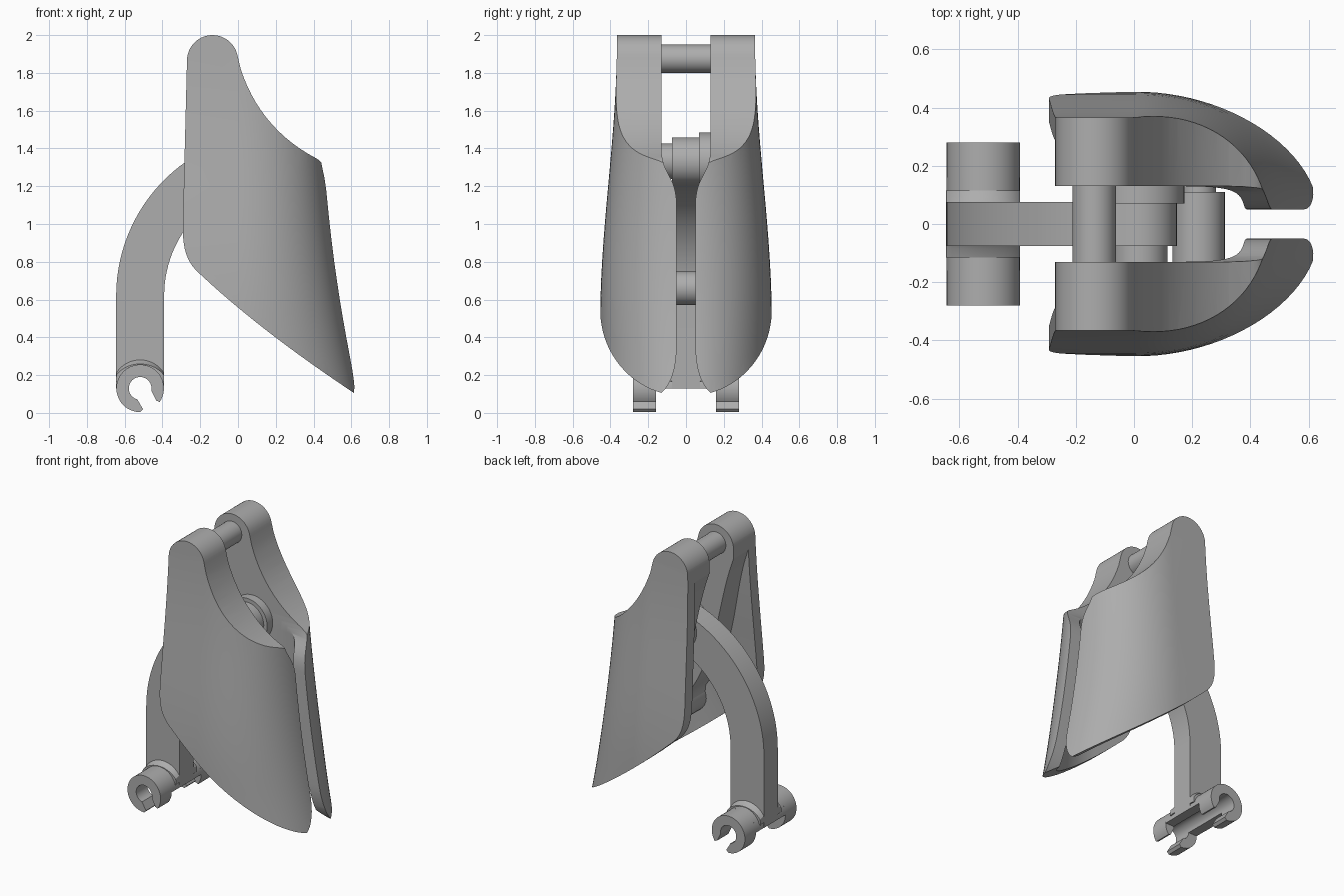
import bpy, bmesh
from math import cos, sin, pi, radians

cube = bpy.data.objects.get("Cube")
if cube:
    bpy.data.objects.remove(cube, do_unlink=True)

grey = bpy.data.materials.new("plain_grey")
grey.use_nodes = True
colour = (0.42, 0.42, 0.42, 1)
grey.diffuse_color = colour
grey.node_tree.nodes["Principled BSDF"].inputs["Base Color"].default_value = colour


def arc(cx, cz, r, a, b, n=24):
    angles = [radians(a + (b - a) * i / n) for i in range(n + 1)]
    return [(cx + r * cos(t), cz + r * sin(t)) for t in angles]


def bezier(p, q, r, s, n=14):
    out = []
    for i in range(n + 1):
        t = i / n
        u = 1 - t
        w = (u ** 3, 3 * u * u * t, 3 * u * t * t, t ** 3)
        out.append(tuple(sum(k * v[j] for k, v in zip(w, (p, q, r, s))) for j in (0, 1)))
    return out


def skin(name, rings):
    """Closed solid through a stack of matching rings."""
    bm = bmesh.new()
    loops = [[bm.verts.new(c) for c in ring] for ring in rings]
    n = len(loops[0])
    for a, b in zip(loops, loops[1:]):
        for i in range(n):
            j = (i + 1) % n
            bm.faces.new((a[i], a[j], b[j], b[i]))
    bm.faces.new(loops[0])
    bm.faces.new(loops[-1])
    bmesh.ops.recalc_face_normals(bm, faces=bm.faces)
    mesh = bpy.data.meshes.new(name)
    bm.to_mesh(mesh)
    bm.free()
    mesh.materials.append(grey)
    ob = bpy.data.objects.new(name, mesh)
    bpy.context.collection.objects.link(ob)
    return ob


def prism(name, pts, lo, hi, axis="y"):
    place = (lambda u, v, t: (u, t, v)) if axis == "y" else (lambda u, v, t: (t, u, v))
    return skin(name, [[place(u, v, t) for u, v in pts] for t in (lo, hi)])


def pin(name, x, z, r, lo, hi):
    return prism(name, arc(x, z, r, 0, 360, 48)[:-1], lo, hi)


def combine(ob, cutter, operation):
    mod = ob.modifiers.new("cut", "BOOLEAN")
    mod.object, mod.operation, mod.solver = cutter, operation, "EXACT"
    graph = bpy.context.evaluated_depsgraph_get()
    mesh = bpy.data.meshes.new_from_object(ob.evaluated_get(graph))
    ob.modifiers.clear()
    ob.data = mesh
    bpy.data.objects.remove(cutter, do_unlink=True)


def nose_loft(name, wall, width=None, low=0.0):
    """Stack of rounded plan sections, inset by the wall thickness."""
    rings = []
    for k in range(25):
        z = -0.2 + 0.1 * k
        t = min(max((z - 0.45) / 1.55, 0), 1)
        w = width or 0.41 + 0.045 * cos(pi * t) - wall
        nose = 0.66 - 0.235 * z + 0.063 * z * z - wall
        power = 2 / (6 if width else 2.1)
        ring = [(-0.6, low, z), (-0.6, w, z)]
        for i in range(25):
            a = pi / 2 * (1 - i / 24)
            ring.append((nose * max(cos(a), 0) ** power, w * max(sin(a), 0) ** power, z))
        if low:
            ring.append((nose, low, z))
        rings.append(ring)
    return skin(name, rings)


# Guard shell: rounded nose loft trimmed by its side and end outlines
side = arc(-0.135, 1.865, 0.135, 178, 14)
side += bezier((0, 1.87), (0.06, 1.64), (0.2, 1.46), (0.41, 1.35))[1:]
side += bezier((0.41, 1.35), (0.44, 1.335), (0.46, 1.31), (0.47, 1.24), 8)[1:]
side += [(0.8, 0.9), (0.8, 0.095)]
side += bezier((0.63, 0.095), (0.35, 0.28), (0.05, 0.5), (-0.19, 0.725))
side += bezier((-0.19, 0.725), (-0.27, 0.79), (-0.295, 0.86), (-0.292, 1.0), 8)[1:]
end = bezier((0.18, 0.08), (0.1, 0.1), (0.05, 0.2), (0.05, 0.35), 10)
end += bezier((0.05, 1.1), (0.05, 1.26), (0.13, 1.26), (0.13, 1.4), 12)
end += [(0.13, 2.2), (0.6, 2.2), (0.6, 0.08)]

shell = nose_loft("back_shell", 0)
combine(shell, prism("side_trim", side, -0.3, 0.7), "INTERSECT")
combine(shell, prism("end_trim", end, -1, 1, "x"), "INTERSECT")
combine(shell, nose_loft("arm_slot", 0.09, 0.13, -0.1), "DIFFERENCE")

# Deep hollow, leaving a thick rib along the upper edge
hollow = nose_loft("hollow", 0.08, None, -0.1)
rib = bezier((-0.27, 1.8), (-0.14, 1.45), (-0.16, 1.1), (0.1, 0.75))
rib += arc(0.22, 0.66, 0.12, 160, 330, 14)
rib += [(0.7, 0.75), (0.7, -0.15), (-0.55, -0.15), (-0.55, 1.8)]
combine(hollow, prism("hollow_trim", rib, -0.3, 0.7), "INTERSECT")
combine(shell, hollow, "DIFFERENCE")

# Mirrored twin
twin = bpy.data.objects.new("front_shell", shell.data.copy())
bpy.context.collection.objects.link(twin)
for v in twin.data.vertices:
    v.co.y = -v.co.y
twin.data.flip_normals()

# Curved lever arm with a round pivot end
CX, CZ = -0.518, 0.13
arm = [(CX - 0.127, CZ)] + arc(0.222, 0.62, 0.867, 180, 106)
arm += arc(0.02, 1.332, 0.127, 106, -74)[1:-1]
arm += arc(0.222, 0.62, 0.613, 106, 180) + [(CX + 0.127, CZ)]
arm += arc(CX, CZ, 0.06, 0, 180)
prism("lever_arm", arm, -0.075, 0.075)

# Snap clip: half tube in the middle, open hooks at both ends
half = arc(CX, CZ, 0.126, 0, 180) + arc(CX, CZ, 0.06, 180, 0)
hook = arc(CX, CZ, 0.126, -35, 270, 40) + [(CX + 0.015, 0.02)]
hook += arc(CX, CZ, 0.06, 255, -12, 36) + [(CX + 0.085, 0.065)]
collar = [(max(-0.127, min(0.127, x)), z) for x, z in arc(0, 0, 0.15, 15, 165)]
inner = [(x * 0.8, z * 0.8) for x, z in reversed(collar)]
for label, s in (("front", -1), ("back", 1)):
    prism(label + "_clip_hook", hook, s * 0.16, s * 0.28)
    prism(label + "_clip_tube", half, s * 0.07, s * 0.16)
    # Flared collar where the arm meets the clip
    rings = []
    for y, grow in ((0.07, 1.03), (0.085, 0.95), (0.115, 0.86)):
        ring = [(CX + x, s * y, CZ + z * grow) for x, z in collar]
        rings.append(ring + [(CX + x, s * y, CZ + z) for x, z in inner])
    skin(label + "_clip_collar", rings)

# Cross pins and pivot bosses
pin("top_pin", -0.137, 1.875, 0.075, -0.15, 0.15)
pin("lower_pin", 0.222, 0.66, 0.09, -0.15, 0.11)
pin("lower_pin_tip", 0.222, 0.66, 0.06, 0.1, 0.15)
pin("front_pivot_boss", 0.02, 1.332, 0.095, -0.15, -0.07)
pin("back_pivot_boss", 0.02, 1.332, 0.153, 0.07, 0.135)

# Smooth rounded surfaces, crisp edges
for ob in bpy.context.scene.objects:
    ob.select_set(ob.type == "MESH")
bpy.context.view_layer.objects.active = shell
bpy.ops.object.shade_smooth_by_angle(angle=radians(30))
